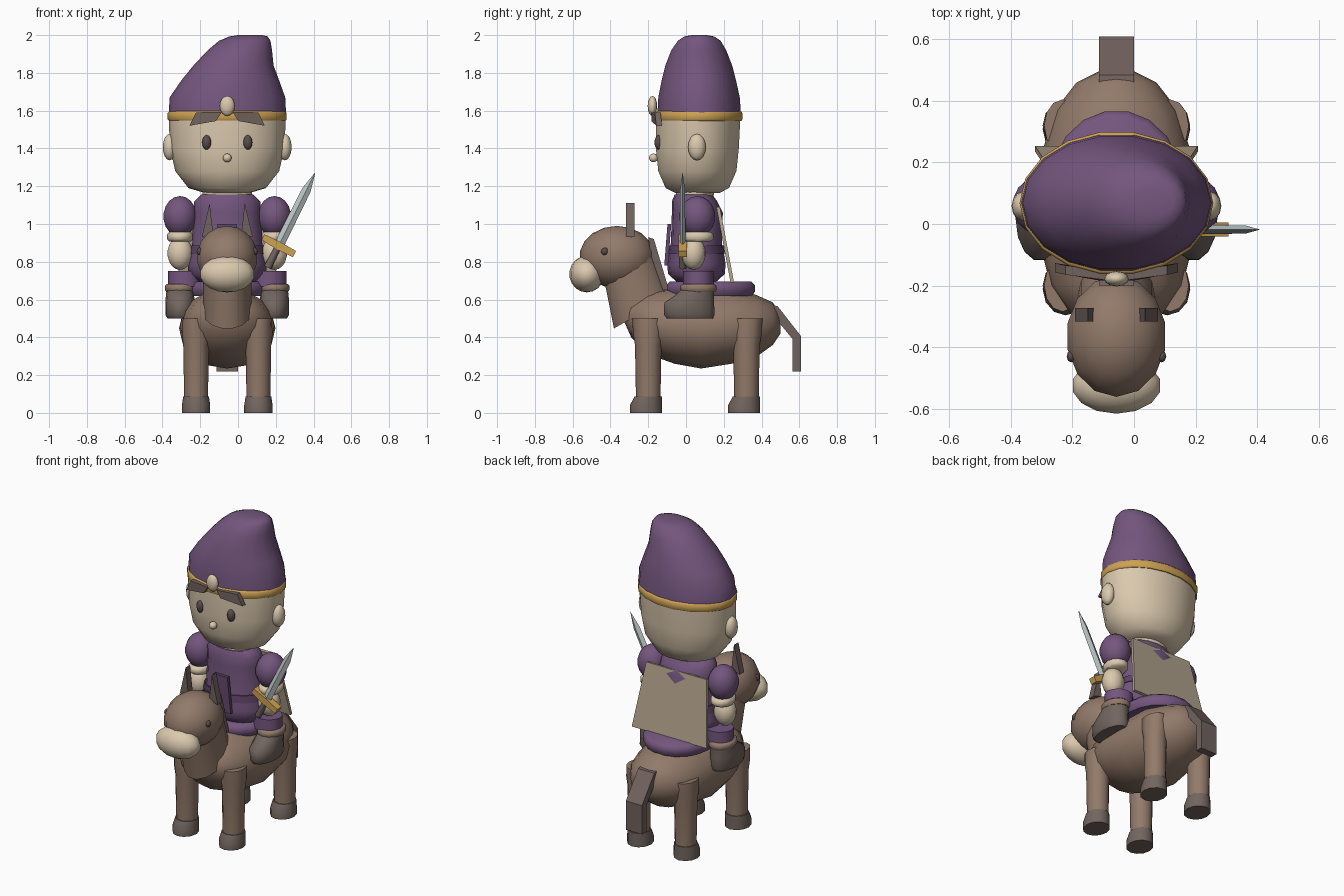
import bpy, bmesh, math
from mathutils import Vector

if "Cube" in bpy.data.objects:
    bpy.data.objects.remove(bpy.data.objects["Cube"])

C = -0.057  # x of the symmetry plane


def mat(name, r, g, b):
    m = bpy.data.materials.new(name)
    lin = [((c / 255 + 0.055) / 1.055) ** 2.4 for c in (r, g, b)]
    m.diffuse_color = (*lin, 1)
    m.use_nodes = True
    m.node_tree.nodes["Principled BSDF"].inputs["Base Color"].default_value = m.diffuse_color
    return m


PURPLE = mat("purple cloth", 116, 86, 126)
DARKP = mat("dark purple cloth", 92, 68, 102)
SKIN = mat("cream skin", 219, 201, 174)
COAT = mat("brown coat", 146, 122, 106)
DARK = mat("dark brown", 113, 98, 94)
HOOF = mat("hoof and boot", 114, 101, 95)
GOLD = mat("gold", 205, 162, 84)
TAN = mat("tan cape", 176, 161, 139)
STEEL = mat("steel", 186, 197, 196)
EYE = mat("eye", 88, 77, 76)


def finish(name, bm, m, angle=50):
    bmesh.ops.recalc_face_normals(bm, faces=bm.faces)
    me = bpy.data.meshes.new(name)
    bm.to_mesh(me)
    bm.free()
    me.materials.append(m)
    if angle:
        me.shade_smooth()
        me.set_sharp_from_angle(angle=math.radians(angle))
    ob = bpy.data.objects.new(name, me)
    bpy.context.collection.objects.link(ob)
    return ob


def loft(name, rings, m, n=16, angle=50):
    """Skin over elliptical rings given as (centre, u axis, v axis)."""
    bm = bmesh.new()
    rows = []
    for c, u, v in rings:
        c, u, v = Vector(c), Vector(u), Vector(v)
        rows.append([bm.verts.new(c + u * math.cos(2 * math.pi * i / n) + v * math.sin(2 * math.pi * i / n))
                     for i in range(n)])
    for a, b in zip(rows, rows[1:]):
        for i in range(n):
            j = (i + 1) % n
            bm.faces.new((a[i], a[j], b[j], b[i]))
    bm.faces.new(rows[0])
    bm.faces.new(rows[-1])
    return finish(name, bm, m, angle)


def upright(name, rings, m, n=16, angle=50):
    """Rings given as (z, x, y, rx, ry)."""
    return loft(name, [((x, y, z), (rx, 0, 0), (0, ry, 0)) for z, x, y, rx, ry in rings], m, n, angle)


def ball(name, c, r, m, u=14, v=9):
    bm = bmesh.new()
    bmesh.ops.create_uvsphere(bm, u_segments=u, v_segments=v, radius=1)
    bmesh.ops.scale(bm, vec=r, verts=bm.verts)
    bmesh.ops.translate(bm, vec=c, verts=bm.verts)
    return finish(name, bm, m, 80)


def plate(name, pts, d, m):
    """Flat polygon of 3D points, thickened along vector d."""
    bm = bmesh.new()
    d = Vector(d)
    a = [bm.verts.new(Vector(p) - d / 2) for p in pts]
    b = [bm.verts.new(Vector(p) + d / 2) for p in pts]
    bm.faces.new(a)
    bm.faces.new(b)
    for i in range(len(a)):
        j = (i + 1) % len(a)
        bm.faces.new((a[i], a[j], b[j], b[i]))
    return finish(name, bm, m, 0)


# ---- mount: barrel lofted along y as (y, z bottom, z top, half width)
barrel = [(-.33, .49, .54, .04), (-.29, .40, .60, .15), (-.2, .31, .65, .215), (-.06, .26, .66, .25),
          (.08, .235, .66, .255), (.24, .26, .66, .24), (.37, .295, .625, .20), (.46, .36, .585, .13),
          (.5, .42, .52, .05)]
loft("mount_body", [((C, y, (a + b) / 2), (w, 0, 0), (0, 0, (b - a) / 2)) for y, a, b, w in barrel], COAT, 16, 60)
loft("mount_neck", [((C, -.235, .53), (.128, 0, 0), (0, .15, .085)),
                    ((C, -.31, .79), (.128, 0, 0), (0, .12, .12))], COAT, 14)
ball("mount_head", (C, -.365, .825), (.165, .2, .165), COAT)
ball("mount_muzzle", (C, -.525, .735), (.148, .093, .097), SKIN)
plate("mane", [(C, -.2, .93), (C, -.17, .92), (C, -.09, .65), (C, -.16, .65)], (.115, 0, 0), DARK)
plate("tail", [(C, .43, .575), (C, .485, .565), (C, .61, .405), (C, .61, .22), (C, .565, .22),
               (C, .565, .39), (C, .45, .53)], (.115, 0, 0), DARK)
for s, side in ((-1, "left"), (1, "right")):
    ball(side + "_mount_eye", (C + s * .147, -.43, .855), (.015, .02, .02), EYE, 8, 6)
    plate(side + "_mount_ear", [(C + s * .135, -.295, .93), (C + s * .075, -.295, .95),
                                (C + s * .093, -.295, 1.11)], (0, .045, 0), DARK)
    for y, end in ((-.2, "front"), (.32, "back")):
        hy = y - .012
        x = C + s * .165
        upright(f"{side}_{end}_mount_leg", [(.08, x, y, .063, .065), (.36, x, y, .068, .07),
                                            (.42, x, y, .075, .08), (.5, x + s * .01, y, .06, .085)], COAT, 12)
        upright(f"{side}_{end}_hoof", [(0, x, hy, .075, .085), (.04, x, hy, .075, .085),
                                       (.088, x, y, .068, .072)], HOOF, 12)

# ---- saddle pad
upright("saddle", [(.62, C, .13, .2, .225), (.645, C, .13, .215, .24), (.675, C, .13, .215, .24),
                   (.695, C, .13, .195, .22)], PURPLE, 18)

# ---- rider body
upright("tunic", [(.69, C, .055, .15, .1), (.735, C, .055, .205, .15), (.79, C, .055, .21, .155),
                  (.9, C, .055, .185, .135), (1.06, C, .06, .18, .135), (1.12, C, .045, .175, .12),
                  (1.155, C, .04, .14, .1)], PURPLE, 16)
upright("belt", [(.84, C, .055, .203, .15), (.885, C, .055, .195, .145)], DARKP, 16)
upright("neck", [(1.13, C, .045, .13, .1), (1.19, C, .05, .13, .1)], SKIN, 16)
plate("tunic_panel", [(C - .05, -.088, 1.0), (C + .05, -.088, 1.0), (C + .085, -.105, .78),
                      (C - .085, -.105, .78)], (0, .02, 0), DARKP)
plate("cape", [(C - .215, .17, 1.09), (C + .215, .17, 1.09), (C + .265, .245, .69),
               (C - .265, .245, .69)], (0, .018, .003), TAN)

for s, side in ((-1, "left"), (1, "right")):
    # arms
    x = C + s * .25
    ball(side + "_sleeve", (x, .06, 1.04), (.09, .095, .108), PURPLE)
    upright(side + "_cuff", [(.908, x, .06, .058, .07), (.92, x, .06, .068, .085), (.945, x, .06, .068, .085),
                             (.957, x, .06, .058, .07)], SKIN, 12)
    ball(side + "_hand", (x, .04, .845), (.068, .064, .088), SKIN)
    # legs
    x = C + s * .225
    upright(side + "_trouser", [(.67, x, .065, .088, .08), (.75, x, .065, .088, .08)], PURPLE, 12)
    x = C + s * .25
    upright(side + "_boot_cuff", [(.64, x, .065, .072, .09), (.652, x, .065, .08, .097),
                                  (.672, x, .065, .08, .097), (.682, x, .065, .07, .085)], COAT, 12)
    upright(side + "_boot", [(.5, x, .02, .066, .125), (.52, x, .017, .078, .138), (.585, x, .017, .078, .135),
                             (.63, x, .05, .074, .1), (.66, x, .065, .07, .085)], HOOF, 14)

# ---- rider head
upright("head", [(1.165, C, .06, .12, .12), (1.19, C, .06, .205, .17), (1.28, C, .06, .275, .21),
                 (1.4, C, .06, .303, .223), (1.56, C, .065, .31, .226)], SKIN, 18, 60)
ball("nose", (C, -.172, 1.35), (.024, .024, .023), SKIN, 10, 7)
for s, side in ((-1, "left"), (1, "right")):
    ball(side + "_eye", (C + s * .109, -.143, 1.432), (.025, .024, .039), EYE, 10, 8)
    ball(side + "_ear", (C + s * .305, .058, 1.407), (.036, .047, .07), SKIN, 12, 8)
    plate(side + "_fringe", [(C + s * .03, -.168, 1.59), (C + s * .165, -.15, 1.59),
                             (C + s * .2, -.142, 1.52), (C + s * .06, -.168, 1.545)], (0, .03, 0), DARK)

# ---- hat leaning to one side: (z, x low, x high, y low, y high)
hat = [(1.575, -.367, .255, -.155, .295), (1.67, -.362, .25, -.15, .288), (1.76, -.3, .218, -.132, .268),
       (1.84, -.235, .188, -.112, .247), (1.92, -.16, .18, -.08, .215), (1.97, -.1, .172, -.045, .185),
       (1.993, -.045, .157, -.01, .15), (2.0, .0, .13, .03, .11)]
upright("hat", [(z, (a + b) / 2, (c + d) / 2, (b - a) / 2, (d - c) / 2) for z, a, b, c, d in hat], PURPLE, 18, 60)
upright("hat_band", [(1.545, C, .068, .308, .228), (1.553, C, .068, .315, .234), (1.588, C, .068, .315, .234),
                     (1.597, C, .068, .306, .226)], GOLD, 18)
ball("hat_jewel", (C, -.178, 1.625), (.04, .025, .053), SKIN, 12, 8)

# ---- sword held in the right hand, tilted outwards
up = Vector((.25, 0, .5)).normalized()
out = Vector((up.z, 0, -up.x))
root = Vector((.215, -.018, .885))
blade = [(0, .027), (.33, .024), (.432, .001)]
loft("sword_blade", [(root + up * t, out * w, (0, w * .55, 0)) for t, w in blade], STEEL, 4, 20)
plate("sword_guard", [root + out * a + up * b for a, b in
                      ((-.095, -.012), (0, -.022), (.095, -.02), (.095, .016), (0, .022), (-.095, .02))],
      (0, .045, 0), GOLD)
loft("sword_grip", [(root - up * .13, out * .02, (0, .02, 0)), (root, out * .018, (0, .018, 0))], DARK, 8)
